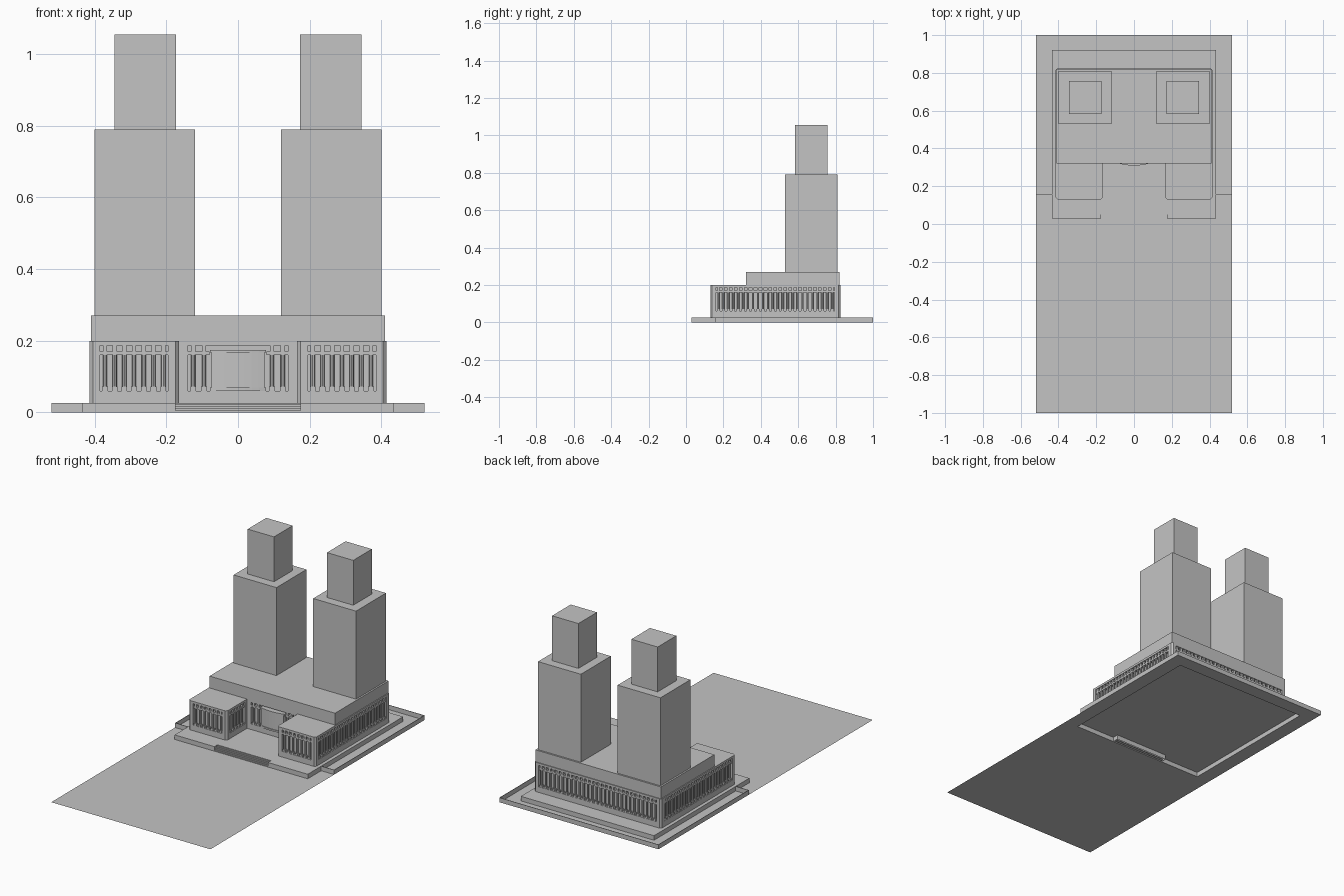
import bpy, bmesh, math

if "Cube" in bpy.data.objects:
    bpy.data.objects.remove(bpy.data.objects["Cube"])

stone = bpy.data.materials.new("plain grey")
stone.diffuse_color = (0.55, 0.55, 0.55, 1)
stone.use_nodes = True
stone.node_tree.nodes["Principled BSDF"].inputs["Base Color"].default_value = stone.diffuse_color


def finish(name, bm):
    me = bpy.data.meshes.new(name)
    bm.to_mesh(me)
    bm.free()
    me.materials.append(stone)
    ob = bpy.data.objects.new(name, me)
    bpy.context.collection.objects.link(ob)
    return ob


def prism(bm, pts, z0, z1, bottom=True):
    lo = [bm.verts.new((x, y, z0)) for x, y in pts]
    hi = [bm.verts.new((x, y, z1)) for x, y in pts]
    n = len(pts)
    for i in range(n):
        j = (i + 1) % n
        bm.faces.new((lo[i], lo[j], hi[j], hi[i]))
    bm.faces.new(hi)
    if bottom:
        bm.faces.new(lo[::-1])


def rect(x0, x1, y0, y1):
    return [(x0, y0), (x1, y0), (x1, y1), (x0, y1)]


def flip(pts):
    return [(-x, y) for x, y in reversed(pts)]


def both(bm, pts, z0, z1):
    prism(bm, pts, z0, z1)
    prism(bm, flip(pts), z0, z1)


H = 0.027  # plinth height

# ground sheet with an opening under the plinth
bm = bmesh.new()
for r in (rect(-.52, .52, -1, .03), rect(-.52, .52, .92, 1),
          rect(-.52, -.435, .03, .92), rect(.435, .52, .03, .92)):
    bm.faces.new([bm.verts.new((x, y, 0)) for x, y in r])
finish("ground_sheet", bm)

# thin kerb around the rear of the site
bm = bmesh.new()
both(bm, rect(.517, .52, .155, 1), 0, H)
both(bm, rect(.435, .517, .155, .158), 0, H)
prism(bm, rect(-.517, .517, .997, 1), 0, H)
finish("kerb", bm)

# plinth, open below, with a notch for the stairs
S = 0.065
right = [(.175, S), (.175, .03), (.435, .03), (.435, .92)]
bm = bmesh.new()
prism(bm, right + flip(right), 0, H, bottom=False)
finish("plinth", bm)

# entrance stairs as a folded sheet
bm = bmesh.new()
n = 5
prof = []
for i in range(n):
    y = .03 + i * (S - .03) / n
    prof += [(y, i * H / n), (y, (i + 1) * H / n)]
prof.append((S, H))
rows = [[bm.verts.new((x, y, z)) for x in (-.175, .175)] for y, z in prof]
for a, b in zip(rows, rows[1:]):
    bm.faces.new((a[0], a[1], b[1], b[0]))
finish("stairs", bm)

# podium: U-shaped base, recessed core and cornice
foot = [(.165, .32), (.165, .14), (.175, .13), (.405, .13),
        (.415, .14), (.415, .815), (.405, .825)]
core = [(.187, .342), (.187, .152), (.393, .152), (.393, .803)]
Z0, Z1, Z2, Z3 = .06, .16, .187, .20
for name, pts, a, b in (("podium_base", foot, H, Z0),
                        ("podium_core", core, Z0, Z2),
                        ("podium_cornice", foot, Z2, Z3)):
    bm = bmesh.new()
    prism(bm, pts + flip(pts), a, b)
    finish(name, bm)

# solid corner piers
bm = bmesh.new()
for pts in ([(.385, .16), (.385, .13), (.405, .13), (.415, .14), (.415, .16)],
            [(.165, .16), (.165, .14), (.175, .13), (.195, .13), (.195, .16)],
            [(.385, .795), (.415, .795), (.415, .815), (.405, .825), (.385, .825)],
            [(.14, .32), (.165, .32), (.165, .30), (.195, .30), (.195, .35), (.14, .35)]):
    both(bm, pts, Z0, Z2)
finish("corner_piers", bm)

# colonnades: wall line start, end and inward direction (mirrored in x)
cols, beams = bmesh.new(), bmesh.new()
walls = [((.415, .16), (.415, .795), (-1, 0)),
         ((.195, .13), (.385, .13), (0, 1)),
         ((.165, .16), (.165, .30), (1, 0)),
         ((.08, .32), (.14, .32), (0, 1)),
         ((0, .825), (.385, .825), (0, -1))]
for (ax, ay), (bx, by), (nx, ny) in walls:
    length = math.hypot(bx - ax, by - ay)
    count = max(1, round(length / .027))
    for i in range(count):
        t = (i + .5) / count
        cx = ax + (bx - ax) * t + nx * .009
        cy = ay + (by - ay) * t + ny * .009
        ring = [(cx + .006 * math.cos(k * math.tau / 8), cy + .006 * math.sin(k * math.tau / 8))
                for k in range(8)]
        both(cols, ring, Z0 + .012, Z1)
        both(cols, rect(cx - .008, cx + .008, cy - .008, cy + .008), Z0, Z0 + .012)
        both(beams, rect(cx - .006, cx + .006, cy - .006, cy + .006), Z1 + .01, Z2)
    xs = sorted((ax + nx * .003, bx + nx * .018))
    ys = sorted((ay + ny * .003, by + ny * .018))
    both(beams, rect(xs[0], xs[1], ys[0], ys[1]), Z1, Z1 + .01)
finish("columns", cols)
finish("lintels", beams)

# bowed entrance bay with sill and canopy
def bow(half, depth):
    arc = [(half * u / 4, .32 - depth * (1 - (u / 4) ** 2)) for u in range(-4, 5)]
    return arc + [(half, .345), (-half, .345)]

bm = bmesh.new()
prism(bm, bow(.074, .006), .07, .168)
prism(bm, bow(.078, .011), Z0, .07)
prism(bm, bow(.078, .011), .168, .175)
finish("entrance_bay", bm)

# upper podium storey
bm = bmesh.new()
prism(bm, rect(-.41, .41, .32, .82), Z3, .27)
finish("upper_podium", bm)

# twin towers
bm = bmesh.new()
both(bm, rect(.12, .40, .53, .81), .27, .79)
finish("tower_shafts", bm)
bm = bmesh.new()
both(bm, rect(.173, .345, .583, .757), .79, 1.055)
finish("tower_tops", bm)
